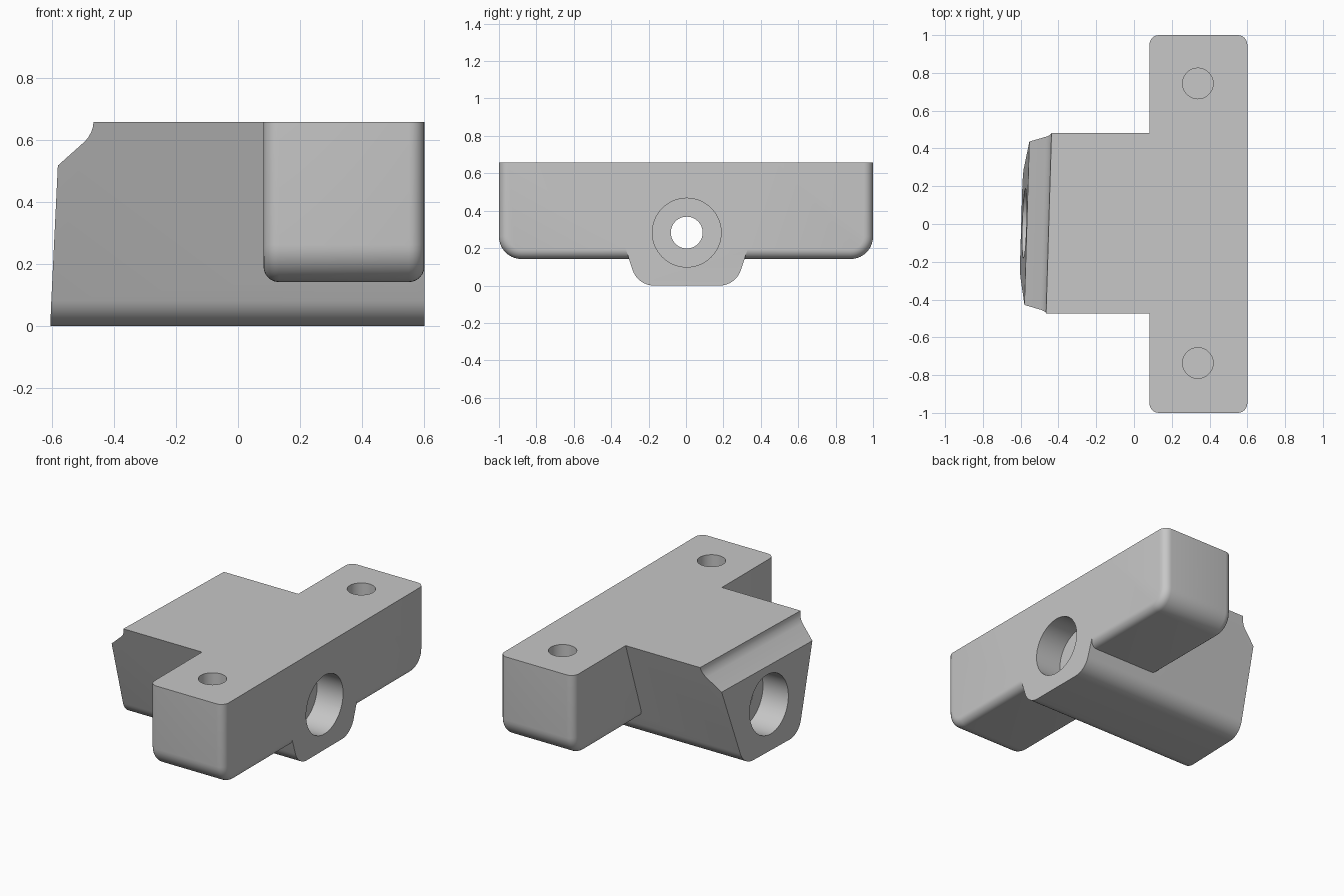
import bpy, bmesh, math
from mathutils import Vector, Matrix

if "Cube" in bpy.data.objects:
    bpy.data.objects.remove(bpy.data.objects["Cube"])

H, YC = 0.658, 0.004          # height, small sideways offset of the core
GREY = bpy.data.materials.new("plain grey")
GREY.diffuse_color = (0.57, 0.57, 0.57, 1)
GREY.use_nodes = True
GREY.node_tree.nodes["Principled BSDF"].inputs["Base Color"].default_value = GREY.diffuse_color


def rounded(points, radii, n=10):
    """Polygon with each corner replaced by an arc of the given radius."""
    out = []
    for i, r in enumerate(radii):
        p = Vector(points[i])
        a = (Vector(points[i - 1]) - p).normalized()
        b = (Vector(points[(i + 1) % len(points)]) - p).normalized()
        if r == 0:
            out.append(p)
            continue
        half = a.angle(b) / 2
        c = p + (a + b).normalized() * (r / math.sin(half))
        s = (p + a * (r / math.tan(half)) - c).normalized()
        e = (p + b * (r / math.tan(half)) - c).normalized()
        for k in range(n + 1):
            out.append(c + s.slerp(e, k / n) * r)
    return out


def finish(name, bm):
    bmesh.ops.recalc_face_normals(bm, faces=bm.faces)
    me = bpy.data.meshes.new(name)
    bm.to_mesh(me)
    bm.free()
    me.materials.append(GREY)
    ob = bpy.data.objects.new(name, me)
    bpy.context.collection.objects.link(ob)
    return ob


def prism(points, offset):
    bm = bmesh.new()
    face = bm.faces.new([bm.verts.new(p) for p in points])
    ext = bmesh.ops.extrude_face_region(bm, geom=[face])["geom"]
    bmesh.ops.translate(bm, vec=offset, verts=[g for g in ext if isinstance(g, bmesh.types.BMVert)])
    if not any(f.is_valid and len(f.verts) == len(points) and f is face for f in bm.faces):
        bm.faces.new([v for v in list(bm.verts)[:len(points)]])
    return bm


def cylinder(name, centre, radius, depth, axis):
    bm = bmesh.new()
    rot = Matrix.Rotation(math.pi / 2, 4, 'Y') if axis == 'X' else Matrix()
    bmesh.ops.create_cone(bm, cap_ends=True, segments=64, radius1=radius, radius2=radius,
                          depth=depth, matrix=Matrix.Translation(centre) @ rot)
    return finish(name, bm)


def combine(target, other, op):
    mod = target.modifiers.new("combine", 'BOOLEAN')
    mod.operation, mod.object, mod.solver = op, other, 'EXACT'
    bpy.context.view_layer.objects.active = target
    bpy.ops.object.modifier_apply(modifier=mod.name)
    bpy.data.objects.remove(other)


# Tapered core with rounded keel
core_profile = rounded([(0.6, YC - 0.479, H), (0.6, YC - 0.262, 0),
                        (0.6, YC + 0.262, 0), (0.6, YC + 0.479, H)], [0, 0.12, 0.12, 0])
bracket = finish("bracket_body", prism(core_profile, (-1.35, 0, 0)))

# Slightly skewed nose: slanted face, chamfer and small cove
nose = [(-0.9, -0.1), (-0.603, -0.1), (-0.567, 0.517), (-0.48, 0.594), (-0.468, 0.608),
        (-0.459, 0.624), (-0.453, 0.64), (-0.451, 0.658), (-0.451, 0.8), (-0.9, 0.8)]
combine(bracket, finish("nose_cutter", prism([(x - 0.03, -1, z) for x, z in nose],
                                             (0.06, 2, 0))), 'DIFFERENCE')

# Cross bar: large end rounding, then small rounding on all but the top edges
bar_profile = rounded([(0.6, -1, H), (0.6, -1, 0.142), (0.6, 1, 0.142), (0.6, 1, H)],
                      [0, 0.12, 0.12, 0])
bm = prism(bar_profile, (-0.518, 0, 0))
edges = [e for e in bm.edges
         if abs(e.verts[0].co.x - e.verts[1].co.x) < 1e-5
         and min(v.co.z for v in e.verts) < H - 1e-4]
bmesh.ops.bevel(bm, geom=edges, offset=0.05, offset_type='OFFSET', segments=6,
                profile=0.5, affect='EDGES')
combine(bracket, finish("cross_bar", bm), 'UNION')

# Lengthwise bore with a counterbore at each end, and two blind screw holes
holes = [("bore", (0, YC, 0.283), 0.085, 3, 'X'),
         ("right_counterbore", (0.92, YC, 0.283), 0.184, 1, 'X'),
         ("left_counterbore", (-0.91, YC, 0.283), 0.184, 1, 'X')]
holes += [("screw_hole", (0.338, YC + s * 0.74, H), 0.081, 0.6, 'Z') for s in (-1, 1)]
for h in holes:
    combine(bracket, cylinder(*h), 'DIFFERENCE')

bracket.select_set(True)
bpy.context.view_layer.objects.active = bracket
bpy.ops.object.shade_smooth_by_angle(angle=math.radians(25))
